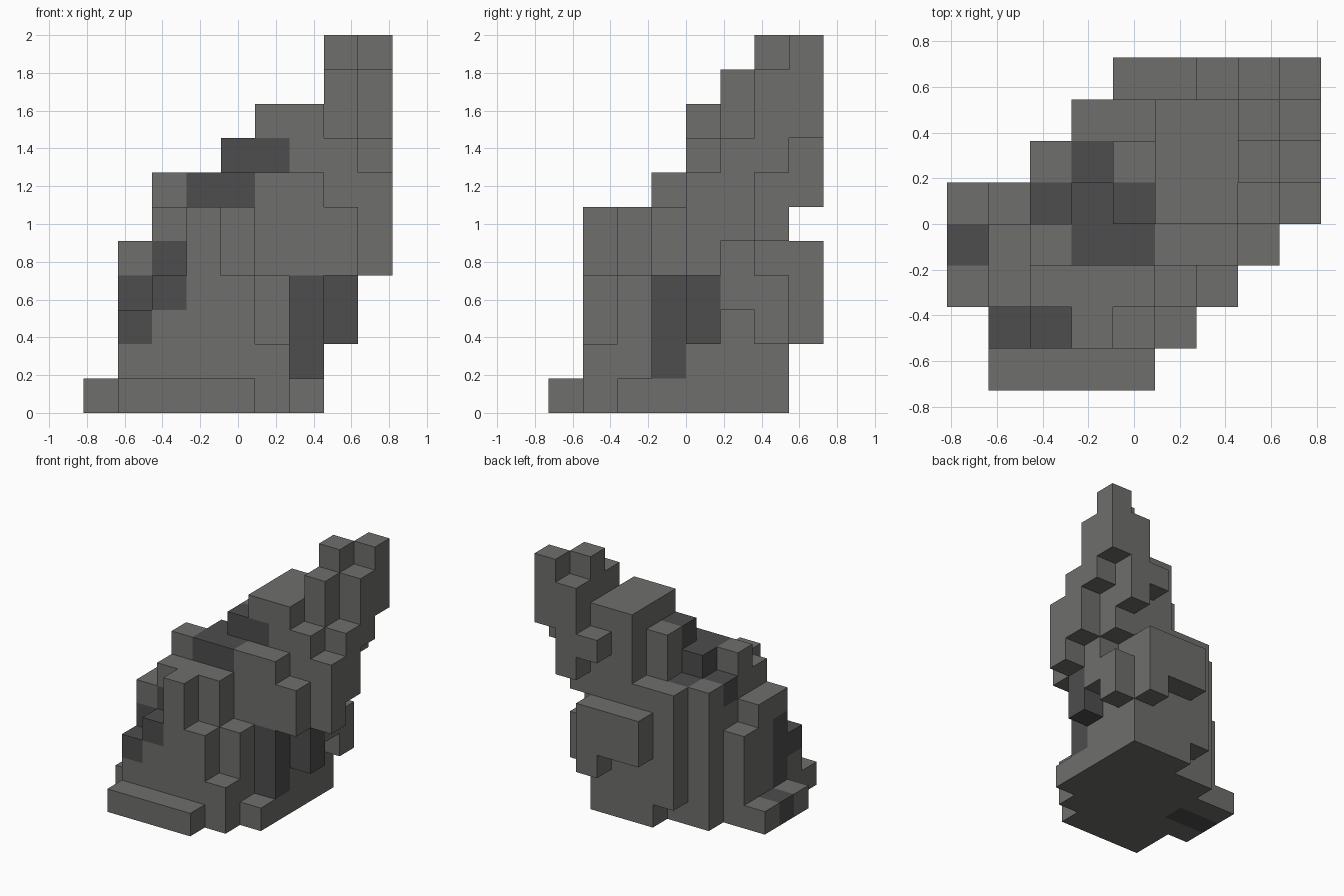
import bpy, bmesh
from mathutils import Vector

cube = bpy.data.objects.get("Cube")
if cube:
    bpy.data.objects.remove(cube, do_unlink=True)

UNIT = 2 / 11                       # edge of one block
ORIGIN = Vector((-4.5, -4, 0))      # grid corner, in blocks


def material(name, color):
    mat = bpy.data.materials.new(name)
    mat.use_nodes = True
    mat.diffuse_color = color
    mat.node_tree.nodes["Principled BSDF"].inputs["Base Color"].default_value = color
    return mat


def column(i, j, low, high):
    return {(i, j, k) for k in range(low, high)}


# Ground-standing columns: one row per step from front to back, height per block
rows = ["0111100", "0346420", "1566641", "1577777", "1467899", "0066899", "0000699"]
cells = set()
for j, row in enumerate(rows):
    for i, height in enumerate(row):
        cells |= column(i, j, 0, int(height))

# Overhanging columns on the left and back: i, j, bottom, top
overhangs = [
    (3, 6, 1, 6),
    (7, 3, 4, 6), (7, 4, 2, 8), (7, 5, 3, 10), (7, 6, 2, 4), (7, 6, 5, 11),
    (8, 4, 4, 7), (8, 5, 5, 8), (8, 6, 7, 10), (8, 7, 8, 11), (7, 7, 6, 10),
    (6, 7, 7, 8), (6, 7, 2, 5), (5, 7, 3, 5), (4, 7, 3, 5),
]
for part in overhangs:
    cells |= column(*part)

# Dark veins in the rock
veins = [
    (0, 3, 0, 1), (1, 3, 0, 1), (1, 2, 1, 4), (1, 1, 2, 3), (2, 1, 3, 4),
    (2, 2, 4, 5), (2, 4, 5, 6), (3, 5, 5, 6), (3, 4, 6, 7), (3, 3, 6, 7),
    (4, 3, 6, 7), (4, 4, 7, 8), (5, 4, 7, 8), (6, 3, 1, 4), (7, 4, 2, 4),
]
dark = set()
for part in veins:
    dark |= column(*part)

# Outer skin: a face wherever a block borders empty space
bm = bmesh.new()
corners = {}


def corner(p):
    key = tuple(round(c) for c in p)
    if key not in corners:
        corners[key] = bm.verts.new((Vector(key) + ORIGIN) * UNIT)
    return corners[key]


for cell in sorted(cells):
    for axis in range(3):
        for side in (0, 1):
            normal = Vector((0, 0, 0))
            normal[axis] = 2 * side - 1
            if tuple(int(c + n) for c, n in zip(cell, normal)) in cells:
                continue
            u, v = Vector((0, 0, 0)), Vector((0, 0, 0))
            u[(axis + 1) % 3] = 1
            v[(axis + 2) % 3] = 1
            start = Vector(cell)
            start[axis] += side
            loop = [start, start + u, start + u + v, start + v]
            if side == 0:
                loop.reverse()
            face = bm.faces.new([corner(p) for p in loop])
            face.material_index = int(cell in dark)

# Merge flush faces of the same colour
bmesh.ops.dissolve_limit(bm, angle_limit=0.01, verts=bm.verts, edges=bm.edges,
                         delimit={'MATERIAL'})

mesh = bpy.data.meshes.new("rock")
bm.to_mesh(mesh)
bm.free()
mesh.materials.append(material("stone grey", (0.157, 0.157, 0.150, 1)))
mesh.materials.append(material("dark stone", (0.075, 0.075, 0.075, 1)))
rock = bpy.data.objects.new("rock", mesh)
bpy.context.collection.objects.link(rock)
